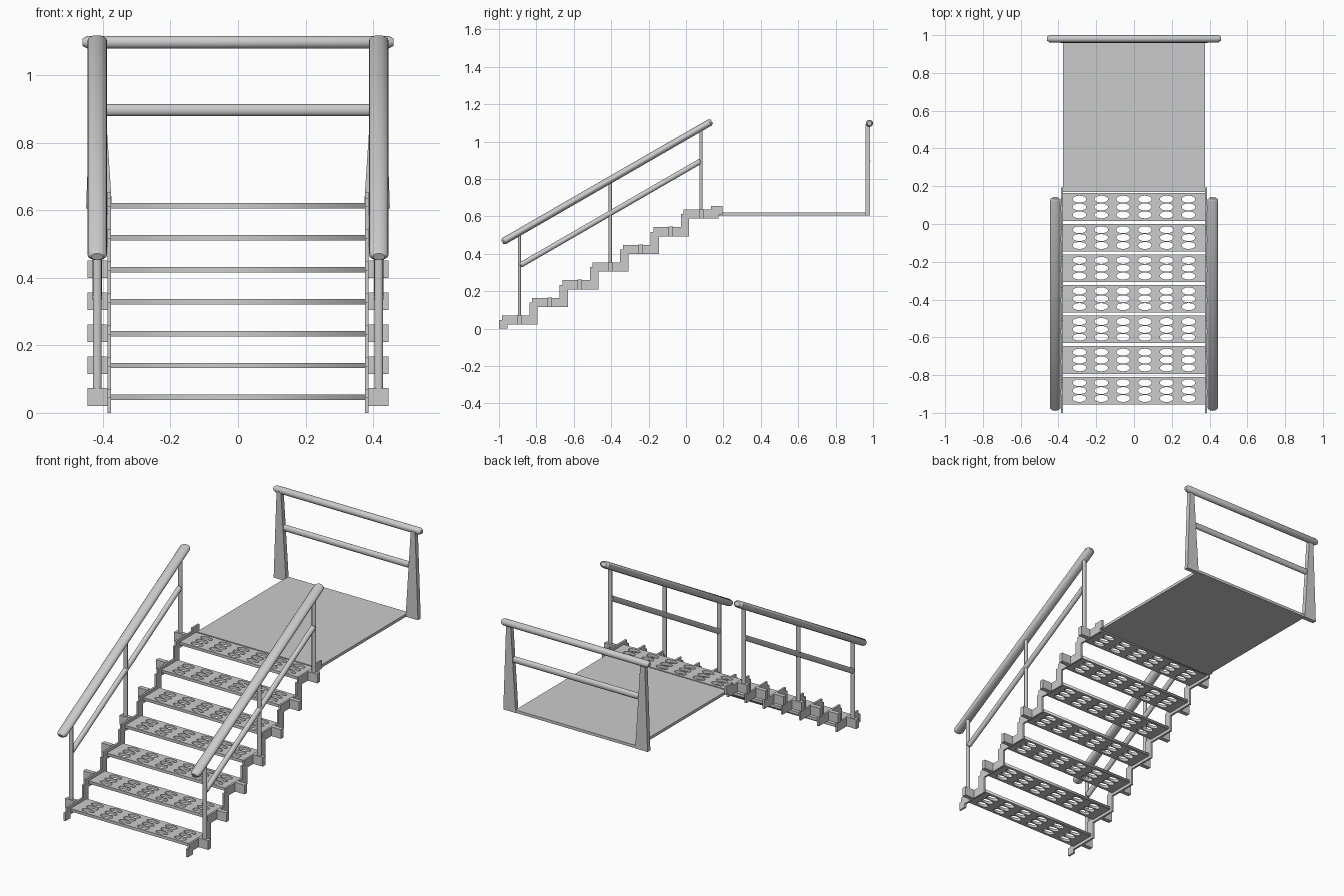
import bpy, bmesh, math
from mathutils import Vector

if "Cube" in bpy.data.objects:
    bpy.data.objects.remove(bpy.data.objects["Cube"], do_unlink=True)

metal = bpy.data.materials.new("grey metal")
metal.use_nodes = True
GREY = (0.6, 0.6, 0.6, 1)
metal.diffuse_color = GREY
metal.node_tree.nodes["Principled BSDF"].inputs["Base Color"].default_value = GREY

STEPS, RUN, RISE = 7, 0.162, 0.0945
RAIL_X = 0.417


def add_object(name, mesh, smooth=False):
    if not mesh.materials:
        mesh.materials.append(metal)
    obj = bpy.data.objects.new(name, mesh)
    bpy.context.collection.objects.link(obj)
    if smooth:
        bpy.ops.object.select_all(action='DESELECT')
        obj.select_set(True)
        bpy.context.view_layer.objects.active = obj
        bpy.ops.object.shade_smooth_by_angle(angle=math.radians(35))
    return obj


def finish(name, bm, smooth=False):
    bmesh.ops.recalc_face_normals(bm, faces=bm.faces)
    mesh = bpy.data.meshes.new(name)
    bm.to_mesh(mesh)
    bm.free()
    return add_object(name, mesh, smooth)


def box(name, low, high):
    bm = bmesh.new()
    bmesh.ops.create_cube(bm, size=1)
    for v in bm.verts:
        v.co = [(a + b) / 2 + c * (b - a) for a, b, c in zip(low, high, v.co)]
    return finish(name, bm)


def prism(name, outline, offset):
    """Extrude a closed outline of 3D points along an offset."""
    bm = bmesh.new()
    face = bm.faces.new([bm.verts.new(p) for p in outline])
    extruded = bmesh.ops.extrude_face_region(bm, geom=[face])["geom"]
    moved = [g for g in extruded if isinstance(g, bmesh.types.BMVert)]
    bmesh.ops.translate(bm, verts=moved, vec=offset)
    return finish(name, bm)


def rod(name, start, end, side, across, along, chamfer=0.0, sides=16):
    """Elliptical tube; 'side' is the direction of the 'across' radius."""
    start, end, side = Vector(start), Vector(end), Vector(side)
    axis = (end - start).normalized()
    other = axis.cross(side)
    stations = [(start, 1), (end, 1)]
    if chamfer:
        stations = [(start, 0.6), (start + axis * chamfer, 1),
                    (end - axis * chamfer, 1), (end, 0.6)]
    bm = bmesh.new()
    rings = []
    for centre, scale in stations:
        ring = []
        for i in range(sides):
            a = math.tau * i / sides
            ring.append(bm.verts.new(centre + scale * (
                side * across * math.cos(a) + other * along * math.sin(a))))
        rings.append(ring)
    for r, s in zip(rings, rings[1:]):
        for i in range(sides):
            j = (i + 1) % sides
            bm.faces.new((r[i], r[j], s[j], s[i]))
    bm.faces.new(rings[0])
    bm.faces.new(rings[-1])
    return finish(name, bm, True)


def perforated_tread():
    """Flat plate with rows of oval holes, filled from a 2D curve."""
    curve = bpy.data.curves.new("tread_outline", 'CURVE')
    curve.dimensions = '2D'
    curve.fill_mode = 'BOTH'
    curve.extrude = 0.008

    def loop(points):
        spline = curve.splines.new('POLY')
        spline.points.add(len(points) - 1)
        for p, (x, y) in zip(spline.points, points):
            p.co = (x, y, 0, 1)
        spline.use_cyclic_u = True

    w, d = 0.378, 0.073
    loop([(-w, -d), (w, -d), (w, d), (-w, d)])
    for col in range(6):
        for row in range(3):
            cx, cy = (col - 2.5) * 0.1155, (row - 1) * 0.0415
            angles = [math.tau * i / 20 for i in range(20)]
            loop([(cx + 0.036 * math.cos(a), cy + 0.0185 * math.sin(a)) for a in angles])
    source = bpy.data.objects.new("tread_outline", curve)
    bpy.context.collection.objects.link(source)
    bpy.context.view_layer.update()
    evaluated = source.evaluated_get(bpy.context.evaluated_depsgraph_get())
    mesh = bpy.data.meshes.new_from_object(evaluated)
    bpy.data.objects.remove(source, do_unlink=True)
    mesh.name = "tread"
    mesh.materials.clear()
    return mesh


# Treads
tread_mesh = perforated_tread()
for k in range(STEPS):
    tread = add_object(f"tread_{k + 1}", tread_mesh)
    tread.location = (0, -0.882 + RUN * k, 0.046 + RISE * k)

# Stepped stringer outline in (y, z)
profile = []
for k in range(STEPS):
    y, z = RUN * k, RISE * k
    profile += [(y - 1, z + 0.045), (y - 0.985, z + 0.045),
                (y - 0.985, z + 0.07), (y - 0.838, z + 0.07)]
profile += [(0.134, 0.655), (0.194, 0.655), (0.194, 0.608), (0.175, 0.608)]
for k in reversed(range(STEPS)):
    y, z = RUN * k, RISE * k
    profile += [(min(y - 0.793, 0.175), z + 0.021), (y - 0.955, z + 0.021)]
profile += [(-0.955, 0), (-1, 0)]


def rail_z(y):
    return 0.47 + (y + 0.97) * 0.576


# Both sides: stringer, brackets, posts and sloping rails
for label, s in (("left", 1), ("right", -1)):
    prism(f"{label}_stringer", [(s * 0.376, y, z) for y, z in profile], (s * 0.011, 0, 0))
    for k in range(STEPS):
        y, z = -0.891 + RUN * k, RISE * k
        xs = sorted((s * 0.386, s * 0.446))
        box(f"{label}_bracket_{k + 1}", (xs[0], y - 0.012, z + 0.021), (xs[1], y + 0.012, z + 0.073))
        if k % 3 == 0:
            rod(f"{label}_post_{k // 3 + 1}", (s * RAIL_X, y, z + 0.06),
                (s * RAIL_X, y, rail_z(y)), (1, 0, 0), 0.0125, 0.0085)
    rod(f"{label}_handrail", (s * RAIL_X, -0.983, rail_z(-0.983)),
        (s * RAIL_X, 0.138, rail_z(0.138)), (1, 0, 0), 0.029, 0.019, 0.012)
    rod(f"{label}_middle_rail", (s * RAIL_X, -0.888, 0.338),
        (s * RAIL_X, 0.08, 0.897), (1, 0, 0), 0.0145, 0.0145, 0.006)
    # Tapered end post
    taper = [(0.373, 0.605), (0.45, 0.605), (0.432, 1.095), (0.405, 1.095)]
    prism(f"{label}_end_post", [(s * x, 0.96, z) for x, z in taper], (0, 0.025, 0))

# Landing and its end rails
box("landing", (-0.376, 0.17, 0.605), (0.376, 0.983, 0.621))
rod("end_handrail", (-0.46, 0.981, 1.098), (0.46, 0.981, 1.098), (0, 1, 0), 0.019, 0.019, 0.014)
rod("end_middle_rail", (-0.395, 0.972, 0.897), (0.395, 0.972, 0.897), (0, 1, 0), 0.0135, 0.0175, 0.006)
